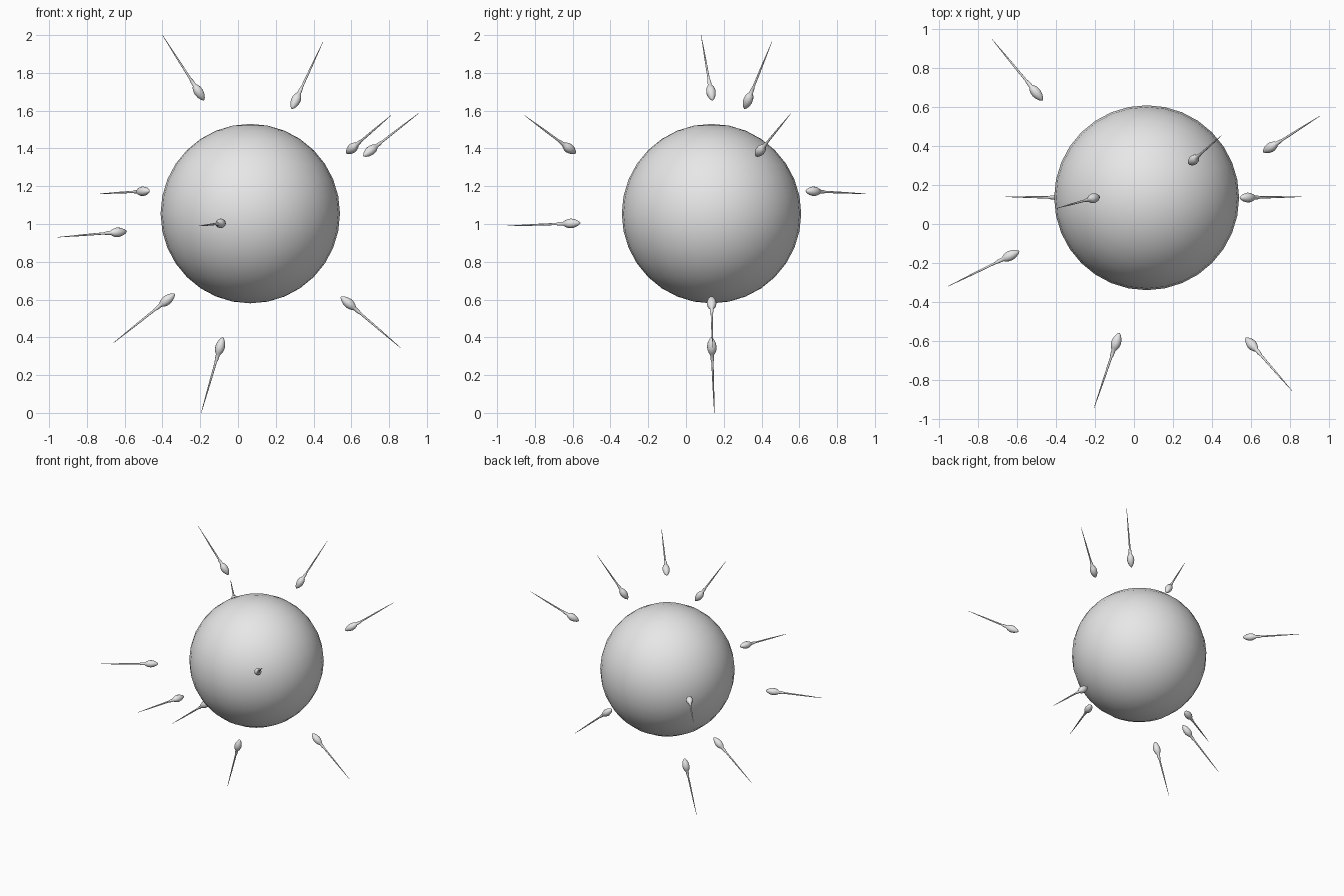
import bpy
import bmesh
import math
from mathutils import Vector

cube = bpy.data.objects.get("Cube")
if cube:
    bpy.data.objects.remove(cube, do_unlink=True)

grey = bpy.data.materials.new("light_grey")
grey.use_nodes = True
colour = (0.8, 0.8, 0.8, 1)
grey.diffuse_color = colour
grey.node_tree.nodes["Principled BSDF"].inputs["Base Color"].default_value = colour

# Large round egg
bpy.ops.mesh.primitive_uv_sphere_add(segments=32, ring_count=16, radius=0.475,
                                     location=(0.065, 0.135, 1.055))
egg = bpy.context.object
egg.name = "egg_cell"
egg.data.materials.append(grey)
bpy.ops.object.shade_smooth()

# Swimmer outline: fraction of length back from the head tip, radius
PROFILE = [(0, 0.003), (0.025, 0.012), (0.07, 0.021), (0.12, 0.0255), (0.165, 0.024),
           (0.205, 0.018), (0.23, 0.0105), (0.29, 0.0095), (0.33, 0.006),
           (0.65, 0.0045), (1, 0.001)]
SIDES = 12


def swimmer(name, head, tail):
    """Lathe the outline along the line from head tip to tail tip."""
    head, tail = Vector(head), Vector(tail)
    turn = (tail - head).to_track_quat('Z', 'Y')
    length = (tail - head).length
    bm = bmesh.new()
    rings = []
    for t, r in PROFILE:
        ring = []
        for i in range(SIDES):
            a = math.tau * i / SIDES
            ring.append(bm.verts.new((r * math.cos(a), r * math.sin(a), t * length)))
        rings.append(ring)
    for low, high in zip(rings, rings[1:]):
        for i in range(SIDES):
            j = (i + 1) % SIDES
            bm.faces.new((low[i], low[j], high[j], high[i]))
    bm.faces.new(rings[0][::-1])
    bm.faces.new(rings[-1])
    bmesh.ops.recalc_face_normals(bm, faces=bm.faces)
    mesh = bpy.data.meshes.new(name)
    bm.to_mesh(mesh)
    bm.free()
    mesh.materials.append(grey)
    mesh.shade_smooth()
    ob = bpy.data.objects.new(name, mesh)
    ob.location = head
    ob.rotation_mode = 'QUATERNION'
    ob.rotation_quaternion = turn
    bpy.context.collection.objects.link(ob)


# Swimmers around the egg: head tip, tail tip
swimmer("swimmer_top_right", (-0.18, 0.14, 1.655), (-0.40, 0.08, 2.0))
swimmer("swimmer_top_left", (0.285, 0.31, 1.61), (0.45, 0.455, 1.965))
swimmer("swimmer_front_left", (0.575, -0.585, 1.375), (0.81, -0.855, 1.575))
swimmer("swimmer_back_left", (0.665, 0.37, 1.36), (0.955, 0.555, 1.585))
swimmer("swimmer_back_right", (-0.47, 0.635, 1.175), (-0.73, 0.95, 1.16))
swimmer("swimmer_side_right", (-0.59, -0.14, 0.96), (-0.955, -0.32, 0.93))
swimmer("swimmer_front", (-0.075, -0.56, 1.005), (-0.205, -0.945, 0.99))
swimmer("swimmer_low_right", (-0.335, 0.135, 0.63), (-0.66, 0.14, 0.37))
swimmer("swimmer_bottom", (-0.08, 0.135, 0.4), (-0.195, 0.15, 0.0))
swimmer("swimmer_low_left", (0.545, 0.135, 0.615), (0.86, 0.14, 0.345))
